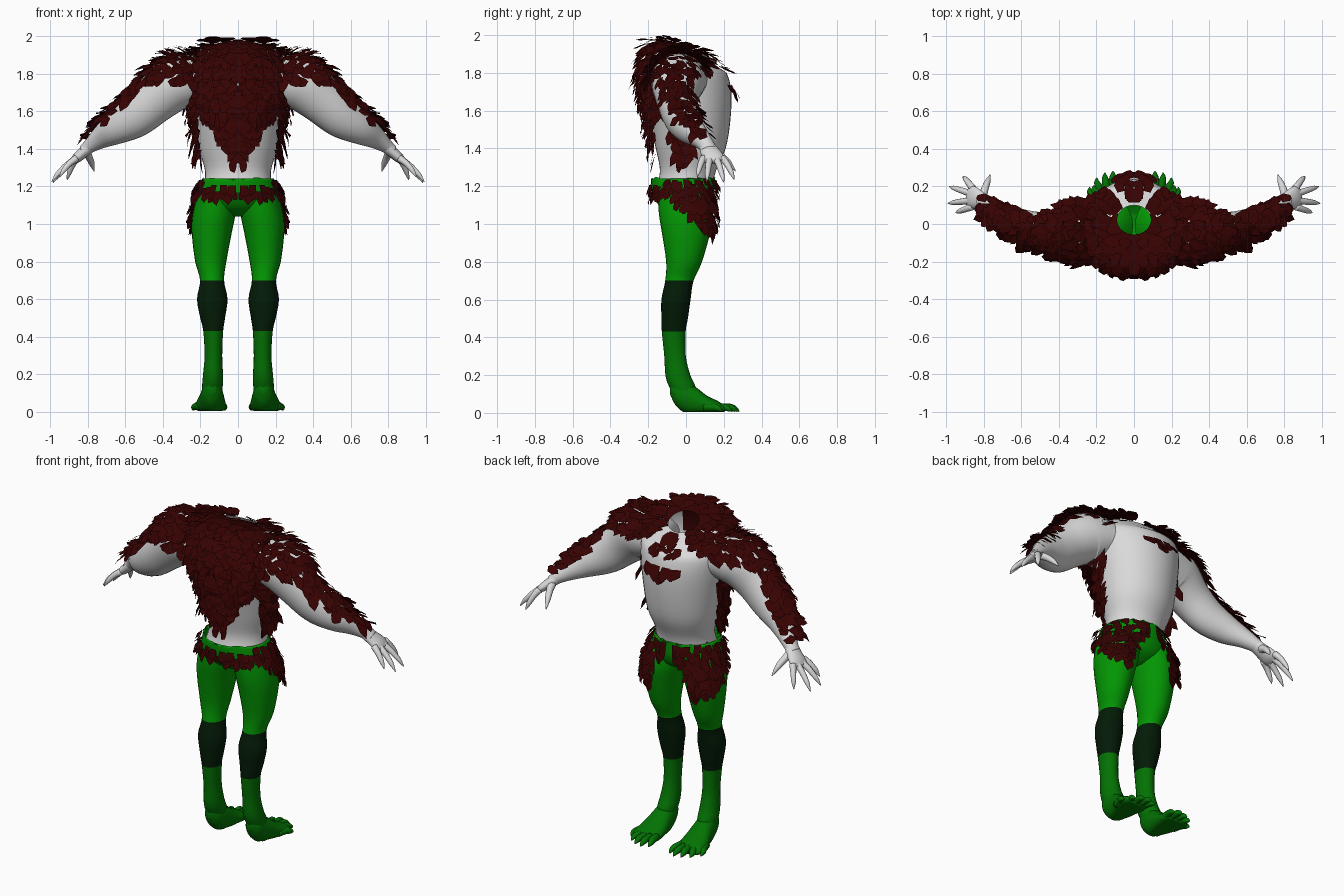
import bpy, math, random
from mathutils import Vector

if "Cube" in bpy.data.objects:
    bpy.data.objects.remove(bpy.data.objects["Cube"])

random.seed(7)
X, Y, Z = Vector((1, 0, 0)), Vector((0, 1, 0)), Vector((0, 0, 1))


def material(name, rgb):
    m = bpy.data.materials.new(name)
    m.diffuse_color = (*rgb, 1)
    m.use_nodes = True
    m.node_tree.nodes["Principled BSDF"].inputs["Base Color"].default_value = m.diffuse_color
    return m


SKIN = material("pale skin", (0.70, 0.70, 0.70))
GREEN = material("leaf green", (0.001, 0.31, 0.001))
DEEP = material("deep green", (0.001, 0.17, 0.001))
KNEE = material("blackish green", (0.001, 0.011, 0.002))
FUR = material("dark red fur", (0.037, 0.0005, 0.0005))


def add_object(name, verts, faces, mats, smooth, mirror):
    me = bpy.data.meshes.new(name)
    me.from_pydata(verts, [], faces)
    for m in mats:
        me.materials.append(m)
    if smooth:
        me.shade_smooth()
    ob = bpy.data.objects.new(name, me)
    bpy.context.collection.objects.link(ob)
    if mirror:
        mod = ob.modifiers.new("mirror", "MIRROR")
        mod.use_mirror_merge = False
    return ob


def spline(rows, sub):
    """Catmull-Rom through rows of (x, y, z, radius a, radius b)."""
    out = []
    for i in range(len(rows) - 1):
        p = [rows[max(i - 1, 0)], rows[i], rows[i + 1], rows[min(i + 2, len(rows) - 1)]]
        for s in range(sub):
            t = s / sub
            out.append([0.5 * (2 * b + (c - a) * t + (2 * a - 5 * b + 4 * c - d) * t * t
                               + (3 * b - a - 3 * c + d) * t ** 3) for a, b, c, d in zip(*p)])
    return out + [list(rows[-1])]


def tube(name, rows, mats, n=24, sub=4, axis=None, ref=Y, caps=(True, True), mirror=True,
         warp=None, pick=None):
    rows = spline(rows, sub)
    pts = [Vector(r[:3]) for r in rows]
    verts, faces = [], []
    for i, r in enumerate(rows):
        d = axis or (pts[min(i + 1, len(pts) - 1)] - pts[max(i - 1, 0)]).normalized()
        side = (ref - d * ref.dot(d)).normalized()
        up = d.cross(side)
        for j in range(n):
            a = 2 * math.pi * j / n
            v = pts[i] + side * (r[3] * math.cos(a)) + up * (r[4] * math.sin(a))
            verts.append(warp(v) if warp else v)
    for i in range(len(rows) - 1):
        for j in range(n):
            k = (j + 1) % n
            faces.append((i * n + j, i * n + k, (i + 1) * n + k, (i + 1) * n + j))
    if caps[0]:
        faces.append(tuple(reversed(range(n))))
    if caps[1]:
        faces.append(tuple(range(len(verts) - n, len(verts))))
    ob = add_object(name, verts, faces, mats, True, mirror)
    if pick:
        for f in ob.data.polygons:
            f.material_index = pick(f.center)
    return ob


def fur(name, source, rule, flow, density=1300, size=1.0, lift=0.035):
    """Scatter ragged shards over the +x half of a part; mirrored to the other side."""
    verts, faces = [], []
    u = random.uniform
    for f in source.data.polygons:
        c, n = f.center, f.normal
        if len(f.vertices) > 4 or c.x < 0 or not rule(c, n):
            continue
        count = int(f.area * density + random.random())
        corners = [source.data.vertices[i].co for i in f.vertices]
        for _ in range(count):
            a, b = random.random(), random.random()
            p = corners[0].lerp(corners[1], a).lerp(corners[3].lerp(corners[2], a), b)
            t = flow(p)
            t = (t - n * t.dot(n)).normalized()
            s = n.cross(t)
            t = (t + s * u(-0.35, 0.35)).normalized()
            w, l, h = u(0.02, 0.036) * size, u(0.06, 0.11) * size, u(0.012, lift)
            base = p + n * u(0.006, 0.014)
            tilt = n * u(-0.006, 0.006)
            new = [base - s * w * 0.8, base + s * w * 0.8,
                   base + t * l * 0.6 + n * h * 0.7 + s * w + tilt,
                   base + t * l * 0.6 + n * h * 0.7 - s * w - tilt,
                   base + t * l * u(0.75, 1.1) + n * h + s * w * u(0.2, 0.8),
                   base + t * l * u(0.75, 1.1) + n * h - s * w * u(0.2, 0.8)]
            k = len(verts)
            for v in new:
                v.z = min(v.z, 1.985 + 0.015 * a)
            verts += new
            faces += [(k, k + 1, k + 2, k + 3), (k + 3, k + 2, k + 4, k + 5)]
    return add_object(name, verts, faces, [FUR], False, True)


# Torso: open at the neck, with the neck rim tilted up at the back
def neck_tilt(v):
    k = min(max((v.z - 1.8) / 0.14, 0), 1)
    return v - Z * (v.y * 0.42 * k)


torso = tube("torso", [
    (0, -0.01, 1.19, 0.185, 0.15), (0, 0.01, 1.28, 0.175, 0.148), (0, 0.025, 1.40, 0.208, 0.185),
    (0, 0.02, 1.55, 0.232, 0.215), (0, 0.005, 1.70, 0.255, 0.235), (0, -0.01, 1.80, 0.265, 0.225),
    (0, -0.02, 1.87, 0.24, 0.185), (0, -0.015, 1.92, 0.17, 0.135), (0, 0.022, 1.94, 0.09, 0.078)],
    [SKIN, FUR], n=40, axis=Z, ref=X, caps=(False, False), mirror=False, warp=neck_tilt,
    pick=lambda c: int((c.z > 1.915 and c.y < 0.06) or (c.z > 1.76 and c.y < -0.1 and abs(c.x) < 0.15)))

# Hips with a ragged top edge
hips = tube("hips", [
    (0, 0, 1.04, 0.06, 0.05), (0, -0.005, 1.08, 0.17, 0.12), (0, -0.012, 1.14, 0.213, 0.158),
    (0, -0.015, 1.20, 0.203, 0.168), (0, -0.015, 1.25, 0.188, 0.17)],
    [GREEN], n=40, axis=Z, ref=X, caps=(True, False), mirror=False,
    warp=lambda v: v - Z * random.uniform(0, 0.04) if v.z > 1.245 else v)

# Legs: thigh, dark knee band and lower leg
leg = tube("leg", [
    (0.14, 0.0, 0.08, 0.05, 0.055), (0.136, -0.02, 0.14, 0.055, 0.07),
    (0.133, -0.043, 0.20, 0.053, 0.066),
    (0.131, -0.058, 0.30, 0.047, 0.057), (0.132, -0.065, 0.43, 0.053, 0.063),
    (0.135, -0.06, 0.50, 0.066, 0.07), (0.137, -0.053, 0.60, 0.081, 0.077),
    (0.138, -0.035, 0.70, 0.064, 0.075), (0.145, -0.01, 0.80, 0.083, 0.095),
    (0.14, 0, 0.95, 0.106, 0.127), (0.128, 0, 1.05, 0.114, 0.143), (0.11, -0.01, 1.16, 0.105, 0.14)],
    [DEEP, KNEE, GREEN], axis=Z, ref=X,
    pick=lambda c: 0 if c.z < 0.43 else 1 if c.z < 0.70 else 2)


# Feet, flattened on the ground, with clawed toes
def ground(v):
    return Vector((v.x, v.y, max(v.z, 0.004)))


tube("foot", [
    (0.138, -0.085, 0.13, 0.02, 0.03), (0.138, -0.055, 0.105, 0.047, 0.065),
    (0.138, 0.0, 0.08, 0.06, 0.085), (0.14, 0.05, 0.062, 0.068, 0.076),
    (0.145, 0.11, 0.04, 0.08, 0.052), (0.148, 0.17, 0.026, 0.085, 0.036),
    (0.148, 0.205, 0.02, 0.07, 0.018)], [DEEP], axis=Y, ref=X, warp=ground)
for i, (tx, ty) in enumerate([(0.072, 0.262), (0.112, 0.282), (0.155, 0.272), (0.198, 0.245), (0.236, 0.195)]):
    bx = 0.085 + i * 0.03
    by = ty - 0.10
    tube("toe", [(bx, by, 0.03, 0.021, 0.022), ((bx + tx) / 2, ty - 0.05, 0.03, 0.02, 0.02),
                 (tx, ty - 0.022, 0.022, 0.015, 0.015), (tx, ty, 0.008, 0.003, 0.003)],
         [DEEP], n=10, sub=3, ref=X, warp=ground)

# Arms from shoulder to wrist
arm = tube("arm", [
    (0.17, -0.01, 1.765, 0.13, 0.11), (0.25, -0.03, 1.765, 0.14, 0.135),
    (0.34, -0.045, 1.745, 0.14, 0.145), (0.45, -0.045, 1.655, 0.11, 0.125),
    (0.55, -0.025, 1.57, 0.095, 0.112), (0.65, 0.015, 1.51, 0.08, 0.088),
    (0.73, 0.07, 1.46, 0.055, 0.06), (0.79, 0.11, 1.415, 0.042, 0.038),
    (0.82, 0.122, 1.39, 0.042, 0.032)], [SKIN])

# Hands with clawed fingers and thumb
tube("palm", [(0.78, 0.105, 1.42, 0.038, 0.035), (0.82, 0.125, 1.385, 0.05, 0.03),
              (0.86, 0.143, 1.35, 0.06, 0.026), (0.885, 0.15, 1.33, 0.05, 0.015)], [SKIN], n=16)
for i, tip in enumerate([(0.91, 0.255, 1.235), (0.985, 0.20, 1.22), (0.992, 0.11, 1.225), (0.95, 0.06, 1.25)]):
    a = Vector((0.86, 0.192 - i * 0.033, 1.35))
    b = Vector(tip)
    rows = [(*(a.lerp(b, t) + Z * h), r, r) for t, h, r in
            [(0, 0, 0.02), (0.4, 0.013, 0.017), (0.72, 0.012, 0.014), (0.85, 0.008, 0.01), (1, 0, 0.002)]]
    tube("finger", rows, [SKIN], n=10, sub=3)
tube("thumb", [(0.81, 0.135, 1.39, 0.026, 0.026), (0.795, 0.185, 1.36, 0.02, 0.02),
               (0.78, 0.225, 1.325, 0.016, 0.016), (0.766, 0.262, 1.28, 0.002, 0.002)],
     [SKIN], n=10, sub=3, ref=X)


# Fur coverage rules
def back_fur(c, n):
    if n.z > 0.45 and c.z > 1.82:
        return c.y < 0.11
    if n.y < -0.2 and c.z > 1.38 and c.x < 0.025 + (c.z - 1.38) * 0.62:
        return True
    return n.x > 0.86 and c.y < 0.03 and c.z > 1.37


def body_flow(p):
    out = Vector((p.x, p.y - 0.02, 0)).normalized()
    return out * 0.5 - Z


def arm_fur(c, n):
    if c.x < 0.42:
        return c.x > 0.22 and n.z > 0.25 + 0.2 * n.y
    return c.x < 0.79 and n.z > 0.47 + 0.05 * n.y


def hip_fur(c, n):
    return 1.155 < c.z < (1.215 if c.y < -0.08 else 1.245) and (c.y < 0.05 or c.x > 0.035)


def thigh_fur(c, n):
    return c.x > 0.11 and c.z > 1.17 - 0.9 * (c.y + 0.1) and n.x > -0.1


fur("back_fur", torso, back_fur, body_flow, density=1500, lift=0.055)
fur("chest_fur", torso, lambda c, n: n.y > 0.5 and c.x < 0.1 and 1.71 < c.z < 1.75, body_flow, 700, 1.0, 0.03)
fur("collar_fur", torso, lambda c, n: c.y > 0 and c.z > 1.80 and c.x < 0.07, body_flow, 600, 0.8, 0.03)
fur("arm_fur", arm, arm_fur, lambda p: Vector((0.7, 0.0, -0.7)), density=1100, size=0.95, lift=0.035)
fur("hip_fur", hips, hip_fur, lambda p: -Z, density=1500, size=0.7, lift=0.025)
fur("thigh_fur", leg, thigh_fur, lambda p: -Z, density=1500, size=0.85, lift=0.025)
